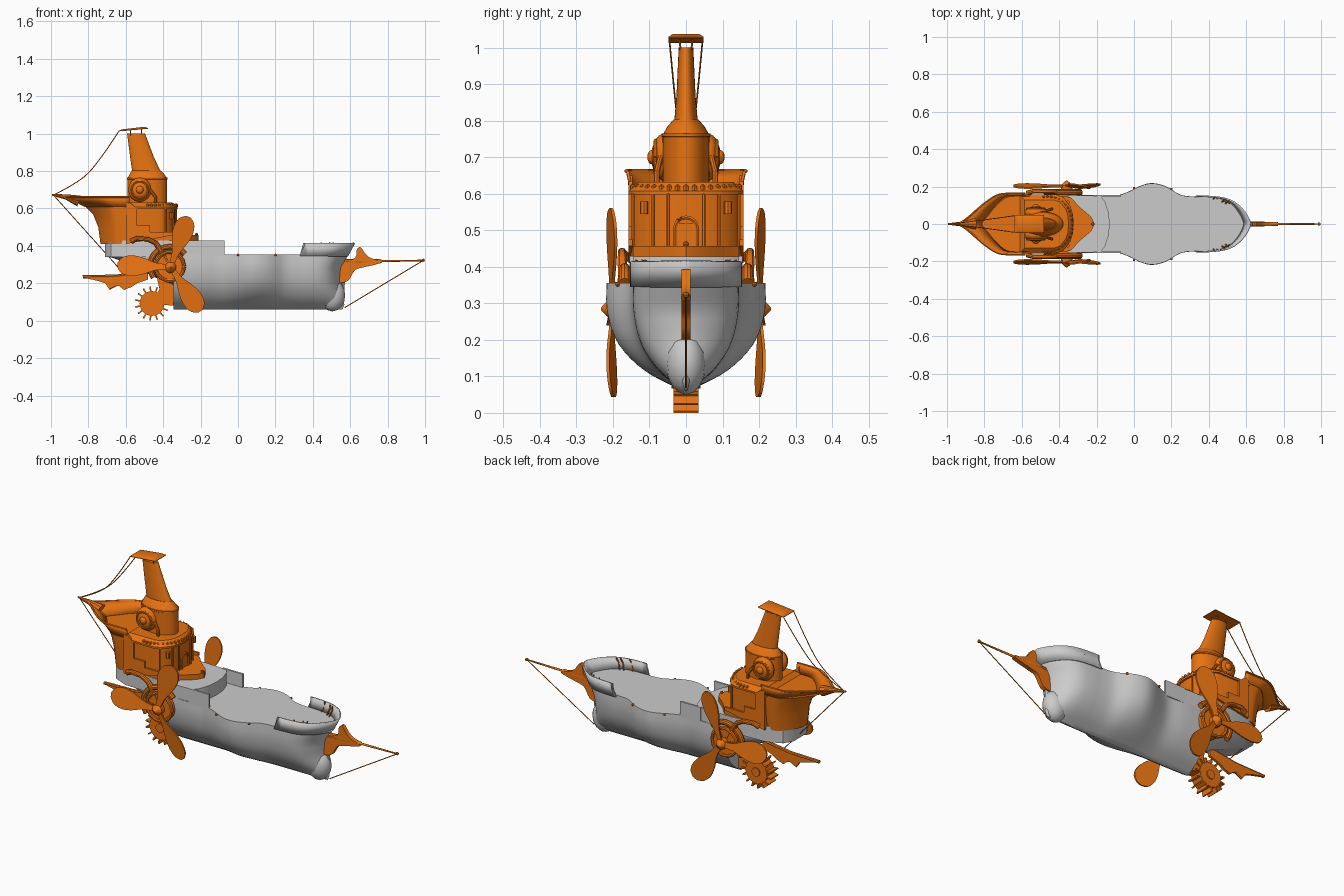
import bpy, bmesh, math
from mathutils import Vector

if "Cube" in bpy.data.objects:
    bpy.data.objects.remove(bpy.data.objects["Cube"])

orange = bpy.data.materials.new("orange")
orange.diffuse_color = (0.8, 0.17, 0.006, 1)
orange.use_nodes = True
orange.node_tree.nodes["Principled BSDF"].inputs["Base Color"].default_value = orange.diffuse_color


def mesh(name, verts, faces, mat=orange, thick=0, smooth=True):
    me = bpy.data.meshes.new(name)
    me.from_pydata([tuple(v) for v in verts], [], faces)
    bm = bmesh.new()
    bm.from_mesh(me)
    bmesh.ops.recalc_face_normals(bm, faces=bm.faces)
    bm.to_mesh(me)
    bm.free()
    ob = bpy.data.objects.new(name, me)
    bpy.context.collection.objects.link(ob)
    if mat:
        me.materials.append(mat)
    if thick:
        m = ob.modifiers.new("thickness", 'SOLIDIFY')
        m.thickness, m.offset = thick, 0
    if smooth:
        bpy.context.view_layer.objects.active = ob
        ob.select_set(True)
        bpy.ops.object.shade_smooth_by_angle(angle=math.radians(35))
        ob.select_set(False)
    return ob


def loft(name, rings, closed=True, mat=orange, thick=0):
    n = len(rings[0])
    faces = [[i*n+j, i*n+(j+1) % n, (i+1)*n+(j+1) % n, (i+1)*n+j]
             for i in range(len(rings)-1) for j in range(n if closed else n-1)]
    if closed:
        faces += [list(range(n)), list(range((len(rings)-1)*n, len(rings)*n))]
    return mesh(name, [v for r in rings for v in r], faces, mat, thick)


def prism(name, pts, a, b, axis='z', mat=orange):
    put = (lambda p, h: (p[0], p[1], h)) if axis == 'z' else (lambda p, h: (p[0], h, p[1]))
    return loft(name, [[put(p, h) for p in pts] for h in (a, b)], mat=mat)


def box(name, x0, x1, y0, y1, z0, z1, mat=orange):
    return prism(name, [(x0, y0), (x1, y0), (x1, y1), (x0, y1)], z0, z1, mat=mat)


def tube(name, pts, radii, n=10, mat=orange):
    pts = [Vector(p) for p in pts]
    if not isinstance(radii, (list, tuple)):
        radii = [radii]*len(pts)
    rings = []
    for i, p in enumerate(pts):
        d = pts[min(i+1, len(pts)-1)] - pts[max(i-1, 0)]
        u = d.cross(Vector((0, 1, 0)) if abs(d.normalized().y) < .9 else Vector((0, 0, 1))).normalized()
        v = d.cross(u).normalized()
        rings.append([p + radii[i]*(u*math.cos(2*math.pi*k/n) + v*math.sin(2*math.pi*k/n)) for k in range(n)])
    return loft(name, rings, mat=mat)


def arc(cx, cz, r, a0, a1, y, n=14):
    return [(cx+r*math.cos(math.radians(a0+(a1-a0)*i/n)), y,
             cz+r*math.sin(math.radians(a0+(a1-a0)*i/n))) for i in range(n+1)]


def ellipse(cx, z, rx, ry, n=32):
    return [(cx+rx*math.cos(2*math.pi*k/n), ry*math.sin(2*math.pi*k/n), z) for k in range(n)]


def ball(name, c, r, mat=orange, n=16):
    rings = []
    for i in range(n//2+1):
        t = math.pi*(.01+.98*i/(n//2))
        rings.append([(x, y+c[1], z) for x, y, z in
                      ellipse(c[0], c[2]+r[2]*math.cos(t), r[0]*math.sin(t), r[1]*math.sin(t), n)])
    return loft(name, rings, mat=mat)


def smooth_path(p, n=4):
    out = []
    for i in range(len(p)-1):
        a, b, c, d = p[max(i-1, 0)], p[i], p[i+1], p[min(i+2, len(p)-1)]
        for k in range(n):
            t = k/n
            out.append([.5*(2*b[j]+(c[j]-a[j])*t+(2*a[j]-5*b[j]+4*c[j]-d[j])*t*t
                            + (3*b[j]-a[j]-3*c[j]+d[j])*t**3) for j in range(len(b))])
    return out + [list(p[-1])]


def sym(pts):
    return pts + [(x, -y) for x, y in reversed(pts) if y > 1e-6]


def stem(z):
    s = [(.05, .555), (.09, .57), (.2, .545), (.28, .55), (.355, .59), (.42, .625)]
    for (a, x), (b, y) in zip(s, s[1:]):
        if z <= b:
            return x+(y-x)*(z-a)/(b-a)
    return s[-1][1]


# hull: main body with swelling sides, closed by the deck
section = smooth_path([(.03, 0), (.42, .14), (.7, .3), (.9, .5), (1, .76), (1, 1)], 3)


def ring(xf, w, zb, zt):
    half = [(w*a, zb+(zt-zb)*b) for a, b in section]
    return [(xf(z), y, z) for y, z in reversed(half)] + [(xf(z), -y, z) for y, z in half]


body = smooth_path([(-.345, .15), (-.2, .155), (-.1, .15), (-.03, .172), (.04, .205), (.1, .217),
                    (.17, .2), (.25, .155), (.33, .145)])
bow = smooth_path([(0, .145), (.25, .143), (.5, .135), (.7, .113), (.85, .076), (.95, .035), (1, .003)], 3)
rings = [ring(lambda z, x=x: x, w, .06, .355) for x, w in body]
rings += [ring(lambda z, u=u: .33+(stem(z)-.33)*u, w, .06, .355) for u, w in bow[1:]]
loft("hull", rings, mat=None)
loft("hull_stern", [ring(lambda z, x=x: x, w, b, .36) for x, w, b in smooth_path(
    [(-.69, .08, .34), (-.64, .11, .325), (-.5, .14, .26), (-.34, .15, .18)])], mat=None)
ball("ram_bulb", (.505, 0, .135), (.068, .055, .085), None)

# bow bulwark, aft deck block and its side wings
rim = [[(.33+.03*(k == 1)*(u == 0)+(stem(z)-.33)*u, (w+.004), z) for u, w in bow]
       for k, z in enumerate((.345, .415))]
loft("bow_bulwark", [r+[(x, -y, z) for x, y, z in reversed(r)] for r in rim], False, None, .008)
prism("aft_deck", sym([(-.13, 0), (-.135, .06), (-.155, .12), (-.18, .15), (-.35, .155), (-.6, .145),
                       (-.68, .11), (-.71, .06)]), .34, .428, mat=None)
for s in (1, -1):
    box("aft_bulwark", -.2, -.072, s*.144, s*.155, .345, .43, None)
    for x, w in ((0, .192), (.2, .187)):
        ball("rail_knob", (x, s*w, .352), (.007,)*3, n=8)
    for x, w in ((.44, .135), (.485, .118), (.505, .11)):
        tube("bow_cleat", [(x-.015, s*w, .355), (x-.003, s*(w+.01), .39), (x+.005, s*w, .418)], .004, 6)

# stern castle: solid lower body and raised wall
plan = smooth_path([(0, 1), (.3, 1), (.45, .93), (.6, .72), (.75, .45), (.88, .2), (1, .02)], 3)


def castle_ring(z, xs, w, e):
    half = [(-.58+(xs+.58)*u, w*g**e, z) for u, g in plan]
    return half+[(x, -y, z) for x, y, z in reversed(half)]


lay = [(.41, -.735, .135, .5), (.5, -.747, .145, .55), (.57, -.775, .15, .65), (.61, -.815, .152, .8),
       (.64, -.87, .155, .9), (.662, -.93, .16, 1)]
loft("castle_body", [castle_ring(*a) for a in lay[:4]])
loft("castle_wall", [castle_ring(*a) for a in lay[3:]], False, thick=.008)
top = castle_ring(.662, -.932, .162, 1)
tube("castle_rail", top, .006, 6)
tube("stern_beak", [(-.85, 0, .64), (-.92, 0, .662), (-.995, 0, .673)], [.03, .014, .004])

# cabin with stepped side panels, tiled roof edge, door and windows
cabin = [(-.335, 0), (-.338, .05), (-.35, .09), (-.385, .135), (-.42, .148), (-.6, .148)]
prism("cabin", sym(cabin), .42, .605)
roof = [(-.47+(x+.47)*1.08, y*1.06) for x, y in cabin]
loft("cabin_roof", [[(-.47+(x+.47)*k, y*k, z) for x, y in sym(roof)]
                    for k, z in ((1, .598), (1, .608), (.82, .632))])
prism("porch_deck", sym([(-.21, 0), (-.23, .04), (-.29, .09), (-.34, .145), (-.6, .156)]), .425, .457)
for i in range(23):
    a = math.radians(-100+200*i/22)
    ball("roof_tile", (-.46+.13*math.cos(a), .147*math.sin(a), .615), (.01, .009, .012), n=6)
tube("door_arch", [(-.33, -.03, .457)]+[(-.33, .03*math.cos(math.pi*(1-k/8)), .505+.03*math.sin(math.pi*k/8))
                                        for k in range(9)]+[(-.33, .03, .457)], .006, 6)
box("door", -.345, -.331, -.024, .024, .457, .52)
ball("porch_lamp", (-.222, 0, .462), (.008,)*3, n=8)
for s in (1, -1):
    tube("window_frame", [(-.355, s*.115, .545), (-.355, s*.115, .578)], .011, 8)
    prism("side_panel", [(-.6, .41), (-.35, .457), (-.35, .475), (-.47, .475), (-.47, .51), (-.54, .51),
                         (-.54, .6), (-.6, .65)], s*.146, s*.158, 'y')
    for x, y in ((-.345, .09), (-.385, .145), (-.33, .05)):
        tube("roof_post", [(x, s*y, .45), (x, s*y, .6)], .005, 6)

# funnel tower, chimney and cap
loft("tower", [ellipse(-.485, z, .105*k, .064*k) for z, k in ((.6, 1), (.755, 1), (.757, 1.04), (.765, 1.04))])
loft("tower_dome", [ellipse(x, z, a, b) for x, z, a, b in (
    (-.485, .763, .105, .063), (-.487, .785, .092, .05), (-.49, .803, .078, .034))])
loft("chimney", [ellipse(x, z, a, b) for x, z, a, b in (
    (-.49, .8, .076, .032), (-.512, .87, .064, .026), (-.545, 1, .048, .02))])
loft("chimney_cap", [[(-.56-.08*k, -.048*k, 1.012+h), (-.56+.08*k, -.048*k, 1.026+h),
                      (-.56+.08*k, .048*k, 1.026+h), (-.56-.08*k, .048*k, 1.012+h)]
                     for k, h in ((1, 0), (1, .003), (.75, .011))])
for s in (1, -1):
    for x in (-.575, -.515):
        tube("cap_post", [(x, s*.014, .99), (x, s*.018, 1.022)], .003, 6)
    ball("side_dome", (-.525, s*.06, .7), (.062, .035, .065))
    tube("dome_ring", arc(-.525, .7, .045, 0, 360, s*.082), .007, 8)
    ball("dome_knob", (-.525, s*.092, .7), (.02, .014, .02))
    tube("tower_pipe", [(-.47, s*.07, .7), (-.44, s*.08, .66), (-.44, s*.08, .6)], .008, 8)

# side engines and propellers
blade = smooth_path([(.015, .014), (.08, .02), (.15, .045), (.21, .055), (.26, .043), (.285, .012)], 3)
outline = sym([tuple(p) for p in blade])
for s in (1, -1):
    tube("engine_drum", [(-.36, s*.11, .29), (-.36, s*.18, .29)], .075, 24)
    tube("engine_arch", arc(-.365, .29, .105, 40, 215, s*.168), .015)
    tube("engine_rim", arc(-.365, .29, .077, 0, 360, s*.178), .01, 8)
    for a in (60, 115, 170):
        d = Vector((math.cos(math.radians(a)), 0, math.sin(math.radians(a))))
        tube("engine_strut", [Vector((-.365, s*.175, .29))+d*r for r in (.03, .11)], .008, 6)
    tube("exhaust_pipe", [(-.57, s*.165, .425), (-.54, s*.175, .44), (-.48, s*.175, .435),
                          (-.44, s*.175, .415), (-.41, s*.17, .37)], [.015, .012, .012, .013, .016])
    tube("propeller_hub", [(-.36, s*.17, .285), (-.36, s*.205, .285), (-.36, s*.218, .285),
                           (-.36, s*.232, .285)], [.03, .03, .02, .004], 14)
    for a in (71, 178, 304):
        c, n = math.cos(math.radians(a)), math.sin(math.radians(a))
        loft("propeller_blade", [[(-.36+r*c-w*n, s*(.203+h+w*.2), .287+r*n+w*c) for r, w in outline]
                                 for h in (-.004, .004)])

# toothed drive wheel under the stern, with bracket
tube("gear_wheel", [(-.46, -.034, .092), (-.46, .034, .092)], .066, 28)
tube("gear_axle", [(-.46, -.04, .092), (-.46, .04, .092)], .025, 12)
for k in range(15):
    a = 2*math.pi*k/15
    d, t = Vector((math.cos(a), 0, math.sin(a))), Vector((-math.sin(a), 0, math.cos(a)))*.004
    c = Vector((-.46, 0, .092))
    pts = [c+d*.06+t, c+d*.092+t, c+d*.092-t, c+d*.06-t]
    prism("gear_tooth", [(p.x, p.z) for p in pts], -.034, .034, 'y')
prism("gear_bracket", [(-.46, .09), (-.34, .08), (-.34, .26), (-.44, .26), (-.42, .17)], -.028, .028, 'y')

# scalloped rudder fin
prism("rudder_fin", [(-.83, .232), (-.7, .235), (-.57, .245), (-.48, .27), (-.48, .22), (-.54, .2), (-.57, .18),
                     (-.61, .165), (-.635, .185), (-.665, .188), (-.69, .17), (-.71, .2), (-.74, .21)],
      -.007, .007, 'y')
tube("rudder_spar", [(-.83, 0, .234), (-.65, 0, .238), (-.5, 0, .26)], .009, 8)
for x, z in ((-.61, .168), (-.69, .172)):
    tube("rudder_rib", [(x, 0, z), (-.56, 0, .24)], .008, 6)

# figurehead, bowsprit and rigging
prism("figurehead", smooth_path([(.54, .2), (.59, .215), (.625, .27), (.67, .285), (.735, .3), (.77, .315),
                                 (.71, .335), (.68, .36), (.655, .393), (.635, .38), (.625, .335), (.55, .31)], 3),
      -.012, .012, 'y')
tube("bowsprit", [(.57, 0, .316), (.76, 0, .318), (.77, 0, .319), (.99, 0, .322)], [.014, .012, .006, .004])
ball("bowsprit_tip", (.99, 0, .323), (.009,)*3, n=8)
tube("bow_rope", [(.99, 0, .322), (.57, 0, .07)], .0025, 6)
tube("stern_rope", [(-.985, 0, .67), (-.6, 0, .24)], .0025, 6)
for s in (1, -1):
    tube("chimney_rope", smooth_path([(-.985, 0, .672), (-.88, s*.012, .73), (-.8, s*.022, .79),
                                      (-.72, s*.033, .89), (-.635, s*.045, 1.016)]), .0025, 6)
